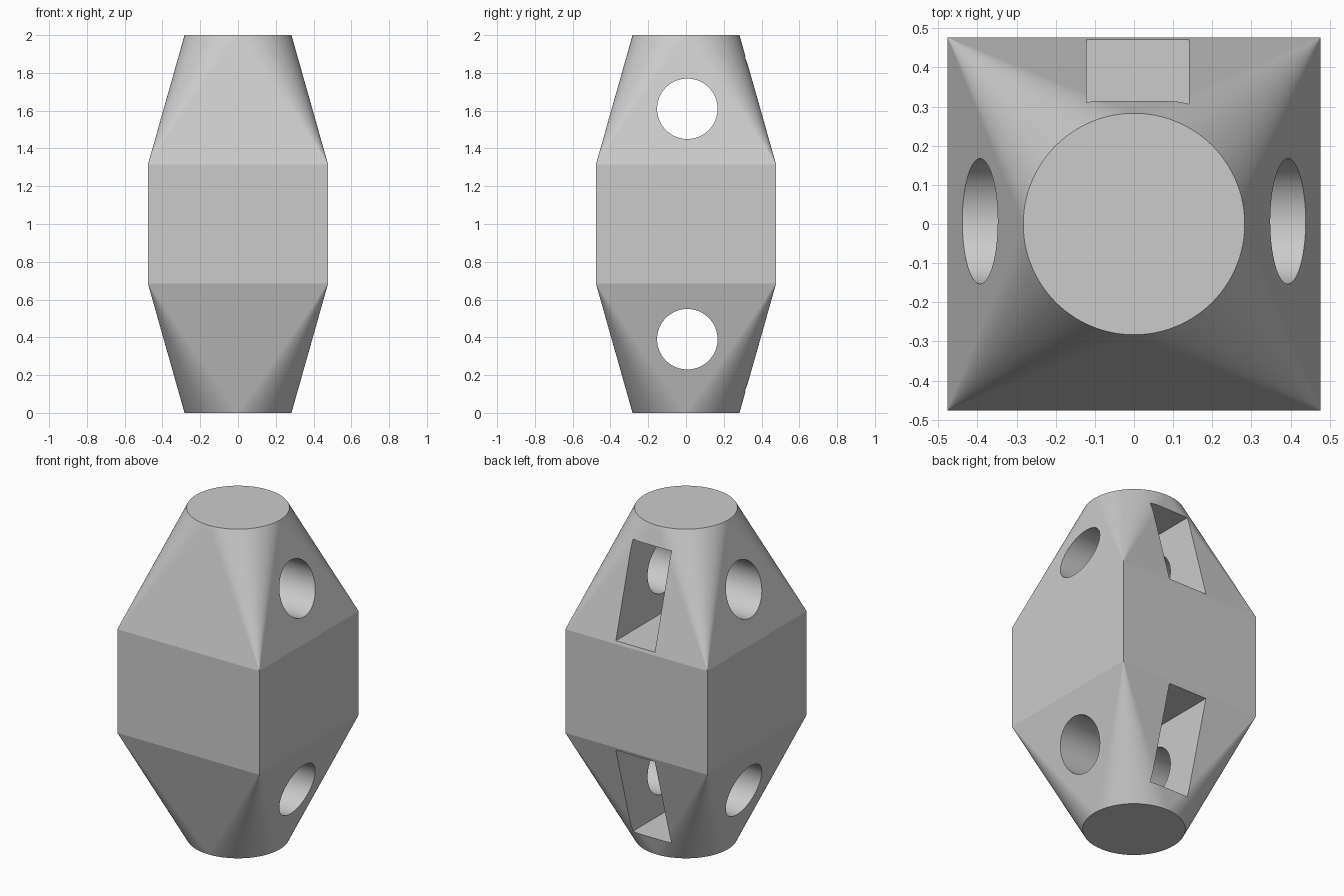
import bpy, bmesh
from math import pi, cos, sin
from mathutils import Matrix

cube = bpy.data.objects.get("Cube")
if cube:
    bpy.data.objects.remove(cube, do_unlink=True)

HALF = 0.477              # half width of the square waist
WAIST = (0.685, 1.315)    # waist bottom and top
END_RADIUS = 0.283
LEVELS = (0.39, 1.61)     # heights of the bores and pockets
SEGMENTS = 128

grey = bpy.data.materials.new("plain grey")
grey.use_nodes = True
colour = (0.6, 0.6, 0.6, 1)
grey.diffuse_color = colour
grey.node_tree.nodes["Principled BSDF"].inputs["Base Color"].default_value = colour


def make_object(name, bm):
    bmesh.ops.recalc_face_normals(bm, faces=bm.faces)
    mesh = bpy.data.meshes.new(name)
    bm.to_mesh(mesh)
    bm.free()
    mesh.materials.append(grey)
    obj = bpy.data.objects.new(name, mesh)
    bpy.context.collection.objects.link(obj)
    return obj


def make_body():
    """Square waist lofted to a round face at each end."""
    bm = bmesh.new()
    corners = ((1, 1), (-1, 1), (-1, -1), (1, -1))
    squares, circles = [], []
    for z, end in zip(WAIST, (0, 2)):
        squares.append([bm.verts.new((x * HALF, y * HALF, z)) for x, y in corners])
        circles.append([bm.verts.new((END_RADIUS * cos(2 * pi * i / SEGMENTS),
                                      END_RADIUS * sin(2 * pi * i / SEGMENTS), end))
                        for i in range(SEGMENTS)])
    quarter = SEGMENTS // 4
    for square, circle in zip(squares, circles):
        bm.faces.new(circle)
        for q in range(4):
            # Corner fan, then the flat triangle beside it
            for i in range(q * quarter, (q + 1) * quarter):
                bm.faces.new((square[q], circle[i], circle[(i + 1) % SEGMENTS]))
            bm.faces.new((square[q], square[(q + 1) % 4],
                          circle[(q + 1) * quarter % SEGMENTS]))
    low, high = squares
    for q in range(4):
        n = (q + 1) % 4
        bm.faces.new((low[q], low[n], high[n], high[q]))
    return make_object("lofted_body", bm)


def make_bore(z):
    """Round cutter running from side to side."""
    bm = bmesh.new()
    place = Matrix.Translation((0, 0.007, z)) @ Matrix.Rotation(pi / 2, 4, 'Y')
    bmesh.ops.create_cone(bm, cap_ends=True, segments=SEGMENTS, radius1=0.16,
                          radius2=0.16, depth=2, matrix=place)
    for face in bm.faces:
        face.smooth = len(face.verts) == 4
    return make_object("bore_cutter", bm)


def make_pocket(z):
    """Rectangular cutter entering from the back."""
    bm = bmesh.new()
    front, back = -0.16, 0.8
    place = Matrix.Translation((0.01, (front + back) / 2, z))
    size = Matrix.Diagonal((0.262, back - front, 0.555, 1))
    bmesh.ops.create_cube(bm, size=1, matrix=place @ size)
    return make_object("pocket_cutter", bm)


body = make_body()
bpy.context.view_layer.objects.active = body
for level in LEVELS:
    for make_cutter in (make_bore, make_pocket):
        cutter = make_cutter(level)
        cut = body.modifiers.new("cut", 'BOOLEAN')
        cut.operation = 'DIFFERENCE'
        cut.solver = 'EXACT'
        cut.object = cutter
        bpy.ops.object.modifier_apply(modifier=cut.name)
        bpy.data.objects.remove(cutter, do_unlink=True)
